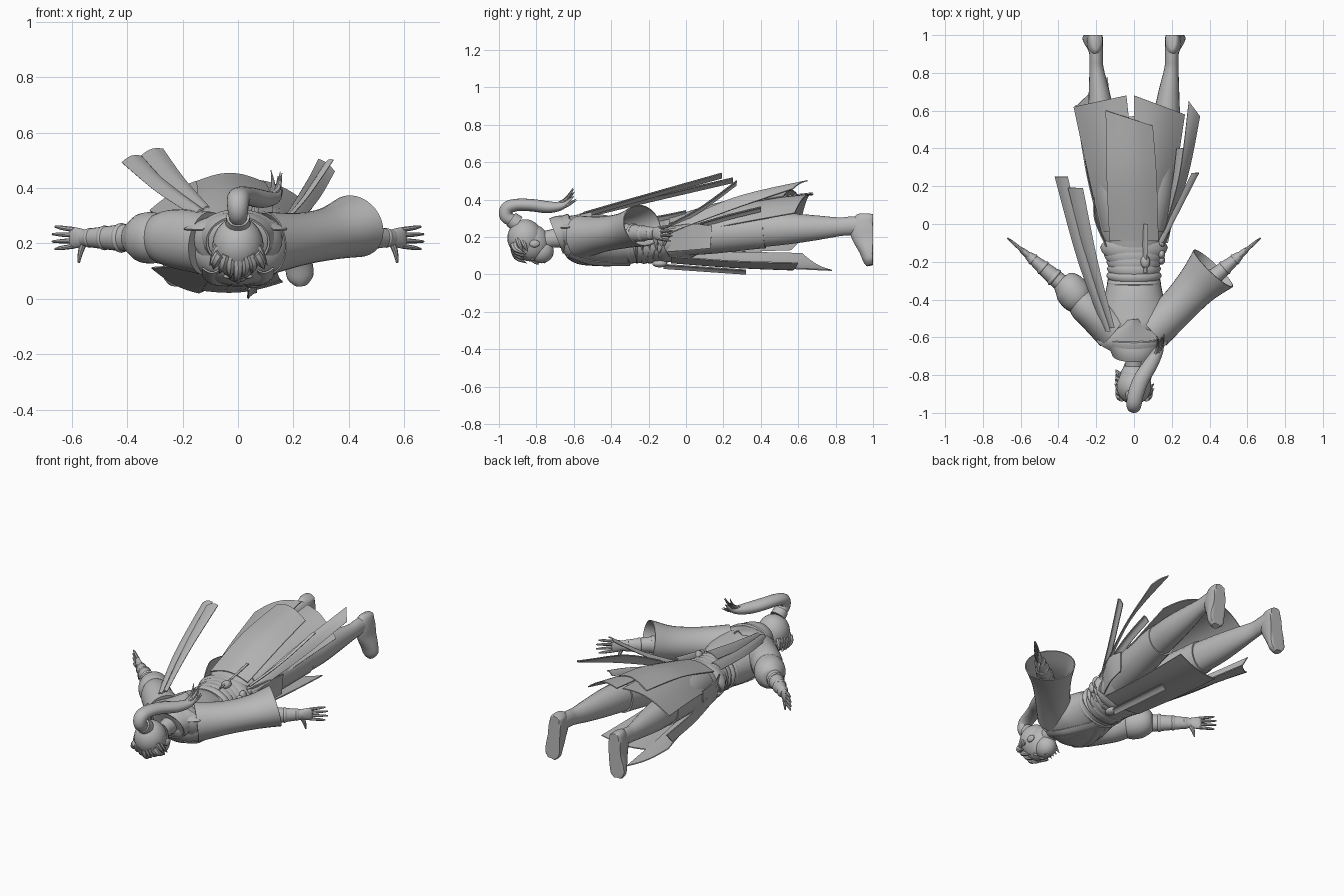
import bpy
import bmesh
import math
import random
from mathutils import Vector

random.seed(4)
if "Cube" in bpy.data.objects:
    bpy.data.objects.remove(bpy.data.objects["Cube"])

X, Y, Z = Vector((1, 0, 0)), Vector((0, 1, 0)), Vector((0, 0, 1))
clay = bpy.data.materials.new("plain grey")
clay.use_nodes = True
COLOUR = (0.48, 0.48, 0.48, 1)
clay.diffuse_color = COLOUR
clay.node_tree.nodes["Principled BSDF"].inputs["Base Color"].default_value = COLOUR
parts = []


def finish(name, bm, thick=0):
    """Turn a bmesh into a named, coloured object."""
    bmesh.ops.recalc_face_normals(bm, faces=bm.faces[:])
    if thick:
        bmesh.ops.solidify(bm, geom=bm.faces[:], thickness=thick)
        bmesh.ops.recalc_face_normals(bm, faces=bm.faces[:])
    mesh = bpy.data.meshes.new(name)
    bm.to_mesh(mesh)
    bm.free()
    mesh.materials.append(clay)
    ob = bpy.data.objects.new(name, mesh)
    bpy.context.collection.objects.link(ob)
    parts.append(ob)


def refine(rows, steps):
    """Catmull-Rom interpolation of rows of numbers."""
    out = []
    last = len(rows) - 1
    for i in range(last):
        a, b, c, d = rows[max(i - 1, 0)], rows[i], rows[i + 1], rows[min(i + 2, last)]
        for k in range(steps):
            t = k / steps
            out.append([q + t * (r - p + t * (2 * p - 5 * q + 4 * r - s + t * (3 * (q - r) + s - p))) / 2
                        for p, q, r, s in zip(a, b, c, d)])
    return out + [list(rows[-1])]


def skin(bm, rings, closed):
    for a, b in zip(rings, rings[1:]):
        n = len(a)
        for i in range(n if closed else n - 1):
            j = (i + 1) % n
            bm.faces.new((a[i], a[j], b[j], b[i]))


def loft(name, rows, up=Z, sides=20, steps=4, thick=0):
    """Elliptical tube through rows of x, y, z, side radius, up radius, flat at the soles."""
    rows = refine(rows, steps)
    bm = bmesh.new()
    rings = []
    for i, row in enumerate(rows):
        before, after = rows[max(i - 1, 0)], rows[min(i + 1, len(rows) - 1)]
        along = (Vector(after[:3]) - Vector(before[:3])).normalized()
        side = along.cross(up).normalized()
        rise = side.cross(along)
        ring = []
        for k in range(sides):
            a = math.tau * k / sides
            co = Vector(row[:3]) + side * row[3] * math.cos(a) + rise * row[4] * math.sin(a)
            co.y = min(co.y, 1)
            ring.append(bm.verts.new(co))
        rings.append(ring)
    skin(bm, rings, True)
    if not thick:
        bm.faces.new(rings[0])
        bm.faces.new(rings[-1])
    finish(name, bm, thick)


def sheet(name, lefts, rights, bulge=0, across=12):
    """Cloth panel between two edge curves, arched in z."""
    bm = bmesh.new()
    rings = []
    for a, b in zip(refine(lefts, 6), refine(rights, 6)):
        a, b = Vector(a), Vector(b)
        rings.append([bm.verts.new(a.lerp(b, k / across) + Z * bulge * math.sin(math.pi * k / across))
                      for k in range(across + 1)])
    skin(bm, rings, False)
    finish(name, bm, 0.006)


def ribbon(name, path, width, tip, bulge=0.012):
    """Narrow panel that widens from the root to the tip."""
    n = len(path) - 1
    wide = [X * (width + (tip - width) * i / n) / 2 + Z * 0.012 for i in range(n + 1)]
    sheet(name, [Vector(p) - w for p, w in zip(path, wide)],
          [Vector(p) + w for p, w in zip(path, wide)], bulge, 4)


def ball(name, centre, size):
    bm = bmesh.new()
    bmesh.ops.create_uvsphere(bm, u_segments=24, v_segments=16, radius=1)
    for v in bm.verts:
        v.co = Vector(centre) + Vector([c * s for c, s in zip(v.co, size)])
    finish(name, bm)


def lock(name, start, middle, end, r):
    loft(name, [(*start, r, r), (*middle, r * 0.8, r * 0.8), (*end, 0.001, 0.001)], up=X, sides=8)


# Torso, neck and collar layers
loft("torso", [(0, -.66, .21, .07, .06), (0, -.62, .2, .14, .1), (0, -.56, .185, .18, .13),
               (0, -.46, .175, .178, .13), (0, -.38, .17, .155, .125), (0, -.28, .165, .137, .105),
               (0, -.2, .165, .135, .105), (0, -.1, .18, .155, .115), (0, 0, .2, .17, .115),
               (0, .08, .21, .15, .09)], sides=32)
loft("neck", [(0, -.77, .18, .048, .05), (0, -.7, .195, .045, .05), (0, -.62, .2, .06, .07)])
loft("collar", [(0, -.695, .205, .115, .1), (0, -.66, .218, .13, .1), (0, -.6, .235, .165, .082)],
     sides=32, thick=.008)
loft("neck_scarf", [(0, -.675, .2, .1, .08), (0, -.645, .21, .145, .105), (0, -.61, .215, .16, .11),
                    (0, -.59, .22, .13, .09)], sides=32)
sheet("back_mantle", [(-.13, -.67, .25), (-.195, -.61, .255), (-.05, -.51, .275)],
      [(.13, -.67, .25), (.175, -.61, .255), (.04, -.5, .275)], .06)
for s, word in ((1, "left"), (-1, "right")):
    sheet(word + "_lapel", [(s * .07, -.64, .1), (s * .06, -.5, .055), (-s * .04, -.3, .055)],
          [(s * .13, -.62, .11), (s * .12, -.5, .07), (s * .05, -.3, .06)], -.012, 6)

# Wrapped sash with knot and tails
for i in range(6):
    y = -.31 + i * .037
    w = .137 + .004 * (i % 2) + .016 * max(0, i - 3)
    loft("waist_wrap", [(0, y - .02, .166, w - .008, .1), (0, y, .168 + .002 * i, w + .006, .116),
                        (0, y + .02, .17, w - .008, .1)], sides=32)
ball("back_knot", (.06, -.2, .285), (.025, .035, .022))
ribbon("back_knot_tail", [(.06, -.26, .28), (.06, -.12, .305), (.06, 0, .33)], .025, .03)
ball("front_knot", (.05, -.14, .058), (.03, .04, .02))
ribbon("front_sash_tail", [(.05, -.12, .045), (.05, .1, .03), (.05, .32, .015)], .03, .035, .006)
for i in range(4):
    ball("hip_knot", (.145, -.19 + i * .03, .2 + .02 * (i % 2)), (.02, .025, .035))

# Back and side skirt panels
sheet("back_skirt_right", [(-.16, -.1, .2), (-.24, .25, .27), (-.32, .62, .32)],
      [(0, -.1, .285), (0, .25, .385), (-.04, .68, .44)], .035)
sheet("back_skirt_left", [(0, -.1, .285), (0, .25, .38), (0, .68, .43)],
      [(.16, -.1, .2), (.22, .25, .27), (.27, .58, .33)], .035)
sheet("back_overlay", [(-.13, -.09, .275), (-.145, .25, .375), (-.15, .6, .425)],
      [(.13, -.09, .275), (.12, .25, .37), (.1, .52, .42)], .032)
sheet("right_side_panel", [(-.16, -.1, .2), (-.25, .25, .2), (-.31, .63, .2)],
      [(-.15, -.09, .12), (-.24, .25, .12), (-.3, .56, .13)])

# Front skirt panels
sheet("front_skirt_right", [(-.15, -.08, .12), (-.24, .35, .12), (-.31, .62, .115)],
      [(-.02, -.08, .065), (-.09, .35, .045), (-.14, .78, .025)], -.015)
sheet("front_skirt_middle", [(-.1, -.08, .075), (-.12, .25, .05), (-.13, .55, .035)],
      [(.14, -.08, .1), (.15, .25, .075), (.16, .6, .065)], -.02)
for s, word in ((1, "left"), (-1, "right")):
    sheet(word + "_hip_flap", [(s * .15, -.12, .25), (s * .21, .02, .27), (s * .215, .14, .26)],
          [(s * .13, -.12, .12), (s * .19, .02, .13), (s * .21, .13, .14)])

# Loose ribbons blowing up from the hips and the upper back
ribbon("left_hip_ribbon_short", [(.14, -.1, .25), (.23, .08, .35), (.325, .27, .49)], .03, .04)
sheet("left_hip_ribbon_long", [(.14, -.1, .25), (.24, .25, .41), (.29, .65, .505)],
      [(.17, -.1, .22), (.285, .25, .35), (.35, .57, .46)], .008, 6)
ribbon("left_hip_ribbon_low", [(.16, -.1, .21), (.22, .2, .3), (.245, .4, .35)], .04, .04)
ribbon("back_ribbon_outer", [(-.14, -.57, .31), (-.27, -.2, .4), (-.385, .25, .505)], .035, .07)
ribbon("back_ribbon_inner", [(-.12, -.55, .32), (-.22, -.2, .42), (-.31, .19, .53)], .035, .08)

# Trousers, boots and flat-soled feet with toes pointing down
for s, word in ((1, "left"), (-1, "right")):
    loft(word + "_trouser", [(s * .08, -.02, .2, .09, .1), (s * .11, .15, .22, .098, .108),
                             (s * .14, .34, .235, .09, .102), (s * .15, .42, .24, .086, .1)])
    loft(word + "_boot", [(s * .15, .4, .24, .08, .094), (s * .17, .55, .245, .073, .083),
                          (s * .185, .7, .25, .055, .066), (s * .198, .82, .255, .038, .05),
                          (s * .2, .88, .26, .036, .05), (s * .203, .97, .265, .038, .05)])
    loft(word + "_foot", [(s * .2, .965, .322, .02, .04), (s * .203, .965, .305, .036, .07),
                          (s * .206, .97, .25, .042, .095), (s * .21, .975, .19, .043, .085),
                          (s * .22, .98, .12, .05, .052), (s * .225, .985, .075, .046, .038),
                          (s * .228, .99, .05, .022, .025)], up=Y)

# Wide left sleeve, puffed right sleeve
loft("wide_left_sleeve", [(.1, -.56, .2, .11, .115), (.22, -.45, .215, .1, .095),
                          (.33, -.33, .235, .112, .095), (.42, -.235, .262, .143, .114)],
     sides=32, thick=.006)
loft("right_upper_sleeve", [(-.11, -.56, .2, .11, .115), (-.21, -.48, .215, .09, .108),
                            (-.26, -.43, .22, .088, .098), (-.3, -.39, .22, .07, .08)], sides=28)
loft("right_puffed_cuff", [(-.27, -.42, .22, .07, .075), (-.305, -.385, .22, .088, .092),
                           (-.345, -.335, .22, .085, .088), (-.38, -.305, .22, .06, .062),
                           (-.39, -.295, .22, .035, .04)], sides=28)

# Forearms, bracers and hands
for s, word in ((1, "left"), (-1, "right")):
    def point(t, lift=0, out=0):
        """Place a point along the forearm line, with 1 at the fingertips."""
        return (s * (.34 + .335 * t + out), -.35 + .28 * t - out, .22 + lift)

    loft(word + "_forearm", [(*point(0), .048, .055), (*point(.3), .042, .046),
                             (*point(.58), .028, .034), (*point(.66), .022, .028)])
    for t, r in ((.22, .05), (.4, .041), (.56, .032)):
        loft(word + "_arm_band", [(*point(t), r - .006, r - .002), (*point(t + .02), r, r + .004),
                                  (*point(t + .05), r - .006, r)])
    loft(word + "_palm", [(*point(.6), .018, .026), (*point(.68), .018, .034),
                          (*point(.76), .014, .038), (*point(.79), .006, .032)])
    for k in range(4):
        f = k - 1.5
        reach = 1 - .03 * abs(f)
        loft(word + "_finger", [(*point(.75, f * .02), .01, .009), (*point(.88, f * .024), .009, .008),
                                (*point(reach, f * .027), .004, .004)], sides=8)
    loft(word + "_thumb", [(*point(.64, -.015), .012, .013), (*point(.68, -.05), .01, .011),
                           (*point(.7, -.09), .004, .004)], up=Y, sides=8)

# Head with the face turned down
ball("skull", (0, -.83, .17), (.08, .1, .1))
ball("jaw", (0, -.775, .125), (.058, .068, .065))
lock("nose", (0, -.825, .08), (0, -.8, .063), (0, -.785, .055), .011)
ball("lips", (0, -.757, .066), (.022, .008, .006))
for s, word in ((1, "left"), (-1, "right")):
    ball(word + "_ear", (s * .08, -.81, .165), (.012, .028, .02))
    ball(word + "_eye", (s * .035, -.82, .081), (.018, .009, .008))

# Hair cap, fringe and side tufts
ball("hair_cap", (0, -.86, .195), (.092, .095, .1))
for i in range(7):
    x = (i - 3) * .026
    sweep = random.uniform(-.02, .02)
    lock("fringe_lock", (x * .8, -.92, .16), (x * 1.05, -.905, .095 + abs(x) * .5),
         (x + sweep, -.85, .06 + abs(x) * .6), .022)
for s, count in ((1, 2), (-1, 5)):
    for i in range(count):
        y = -.9 + i * .025
        lock("side_tuft", (s * .07, y, .19), (s * .085, y + .01, .16),
             (s * (.095 + .015 * random.random()), y + .03, .12), .016)

# Ponytail arching over the back, with loose tips
loft("hair_tie", [(0, -.9, .27, .045, .045), (0, -.935, .295, .042, .042)], up=X)
loft("ponytail", [(0, -.91, .28, .03, .03), (0, -.96, .31, .036, .036), (0, -.955, .355, .036, .04),
                  (.01, -.9, .372, .033, .042), (.04, -.82, .37, .033, .042),
                  (.09, -.74, .36, .032, .038), (.13, -.67, .365, .022, .026),
                  (.145, -.63, .39, .01, .012), (.15, -.6, .42, .002, .002)], up=X)
for i in range(7):
    dx, dz = random.uniform(-.035, .03), random.uniform(-.03, .05)
    lock("ponytail_tip", (.1, -.72, .362), (.135 + dx * .4, -.65, .375 + dz * .5),
         (.14 + dx, -.59 - dz * .3, .42 + dz), .012)

# Smooth shading with crisp edges
bpy.ops.object.select_all(action="DESELECT")
for ob in parts:
    ob.select_set(True)
bpy.context.view_layer.objects.active = parts[0]
bpy.ops.object.shade_smooth_by_angle(angle=math.radians(40))
